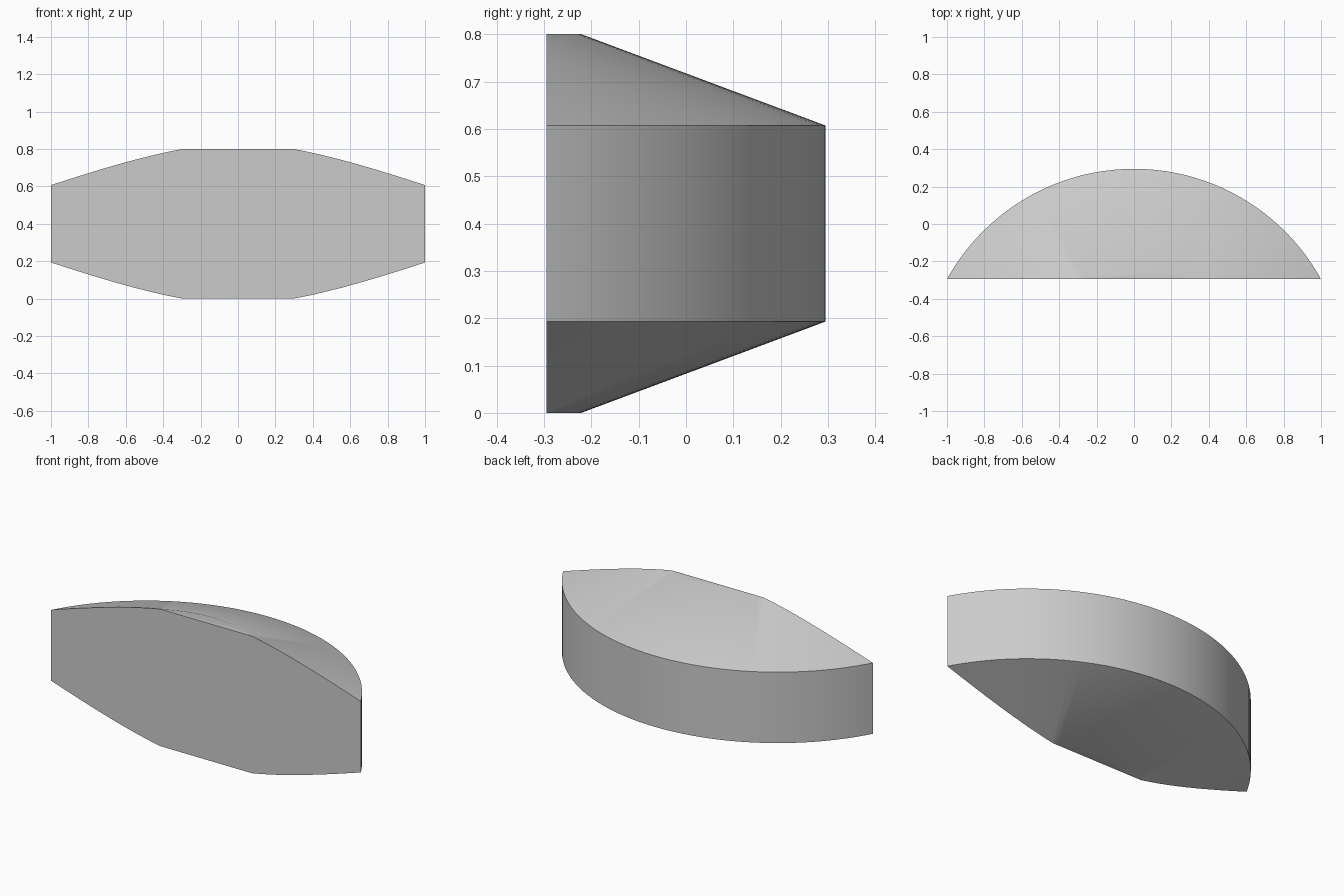
import bpy
import bmesh
from math import pi
from mathutils import Vector

cube = bpy.data.objects.get("Cube")
if cube:
    bpy.data.objects.remove(cube, do_unlink=True)

# Overall dimensions
HEIGHT = 0.8
BEVEL = 0.193                    # height of each conical shoulder
DEPTH = 0.59                     # from flat front to back of the arc
FRONT = -DEPTH / 2
RADIUS = (1 + DEPTH ** 2) / (2 * DEPTH)
FLAT_RADIUS = 0.626              # flat cap inside the cone
AXIS = Vector((0, DEPTH / 2 - RADIUS, 0))

grey = bpy.data.materials.new("light grey")
grey.use_nodes = True
colour = (0.6, 0.6, 0.6, 1)
grey.diffuse_color = colour
grey.node_tree.nodes["Principled BSDF"].inputs["Base Color"].default_value = colour

# Turned disc with conical shoulders
profile = [(0, 0), (FLAT_RADIUS, 0), (RADIUS, BEVEL),
           (RADIUS, HEIGHT - BEVEL), (FLAT_RADIUS, HEIGHT), (0, HEIGHT)]
bm = bmesh.new()
verts = [bm.verts.new(AXIS + Vector((0, r, z))) for r, z in profile]
edges = [bm.edges.new(pair) for pair in zip(verts, verts[1:])]
bmesh.ops.spin(bm, geom=verts + edges, cent=AXIS, axis=(0, 0, 1),
               angle=2 * pi, steps=128, use_duplicate=False)
bmesh.ops.remove_doubles(bm, verts=bm.verts[:], dist=0.0001)

# Slice off the front and close it with a flat face
cut = bmesh.ops.bisect_plane(bm, geom=bm.verts[:] + bm.edges[:] + bm.faces[:],
                             plane_co=(0, FRONT, 0), plane_no=(0, -1, 0),
                             clear_outer=True)
rim = [e for e in cut["geom_cut"] if isinstance(e, bmesh.types.BMEdge)]
bmesh.ops.contextual_create(bm, geom=rim)

# Merge the two flat caps into single faces
flats = [f for f in bm.faces if abs(f.normal.z) > 0.999]
bm.normal_update()
for z in (0, HEIGHT):
    flats = [f for f in bm.faces if all(abs(v.co.z - z) < 0.001 for v in f.verts)]
    bmesh.ops.dissolve_faces(bm, faces=flats)
bmesh.ops.recalc_face_normals(bm, faces=bm.faces[:])

mesh = bpy.data.meshes.new("arc_block")
bm.to_mesh(mesh)
bm.free()
mesh.materials.append(grey)
block = bpy.data.objects.new("arc_block", mesh)
bpy.context.collection.objects.link(block)

# Smooth curved wall and shoulders, crisp outer edges
bpy.context.view_layer.objects.active = block
block.select_set(True)
bpy.ops.object.shade_smooth_by_angle(angle=pi / 6)
